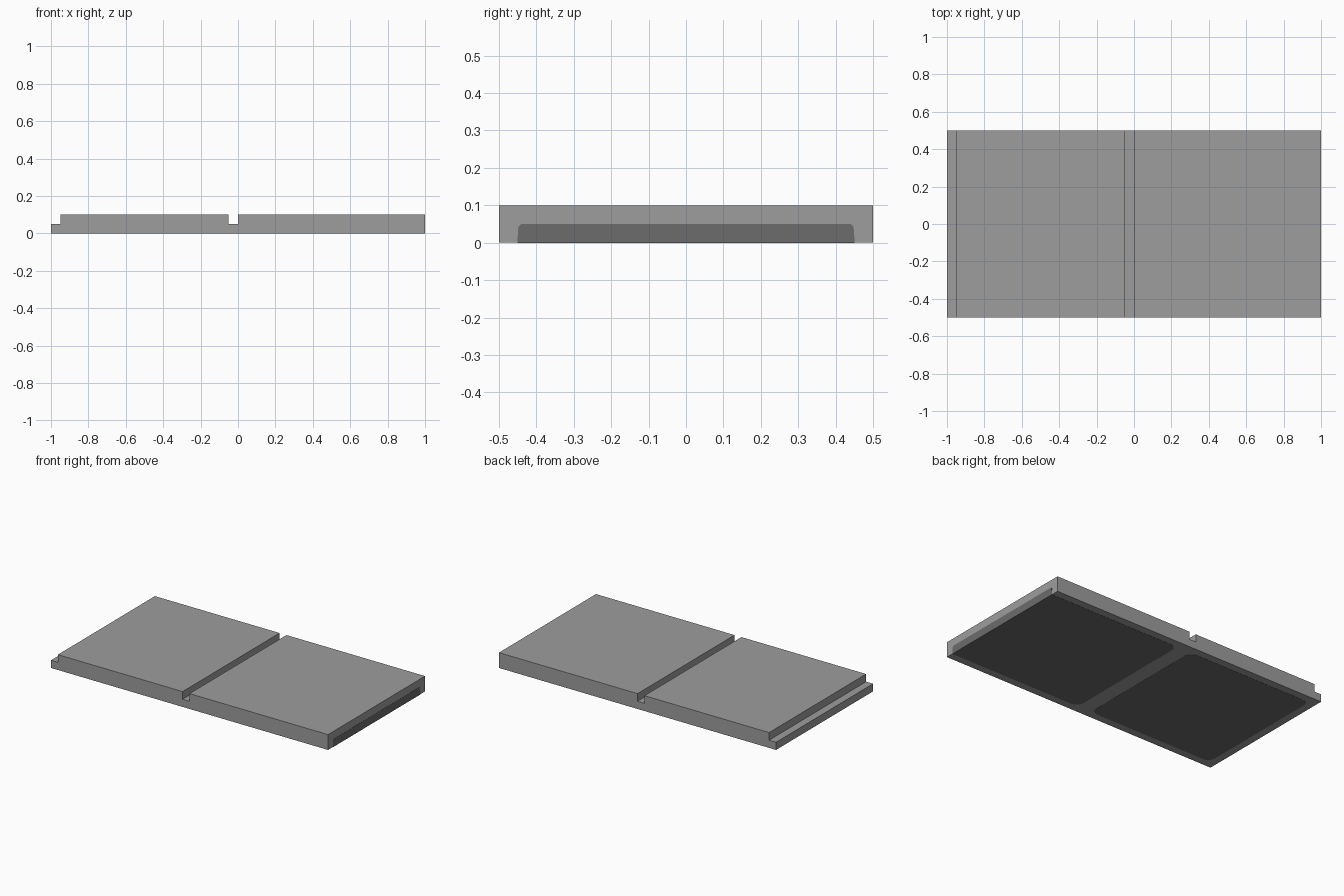
import bpy, bmesh, math

if "Cube" in bpy.data.objects:
    bpy.data.objects.remove(bpy.data.objects["Cube"])

def material(name, v):
    m = bpy.data.materials.new(name)
    m.diffuse_color = (v, v, v, 1)
    m.use_nodes = True
    m.node_tree.nodes["Principled BSDF"].inputs["Base Color"].default_value = m.diffuse_color
    return m

light = material("light grey", 0.34)
dark = material("dark grey", 0.15)
EPS = 0.001  # lets the pads stand just proud of the slab

def prism(name, pts, vec, mat):
    """Extrude a closed outline of 3D points along vec."""
    bm = bmesh.new()
    face = bm.faces.new([bm.verts.new(p) for p in pts])
    ext = bmesh.ops.extrude_face_region(bm, geom=[face])
    moved = [g for g in ext["geom"] if isinstance(g, bmesh.types.BMVert)]
    bmesh.ops.translate(bm, verts=moved, vec=vec)
    bmesh.ops.recalc_face_normals(bm, faces=bm.faces)
    me = bpy.data.meshes.new(name)
    bm.to_mesh(me)
    bm.free()
    me.materials.append(mat)
    ob = bpy.data.objects.new(name, me)
    bpy.context.collection.objects.link(ob)
    return ob

# slab with a step at the left end and a groove in the middle
profile = [(-1, 0), (1, 0), (1, .1), (0, .1), (0, .05), (-.05, .05),
           (-.05, .1), (-.95, .1), (-.95, .05), (-1, .05)]
prism("slab", [(x, -.5, z) for x, z in profile], (0, 1, 0), light)

def rounded(x0, x1, y, r_left, r_right, n=6):
    """Plan outline with separate corner radii at each end."""
    pts = []
    for cx, cy, r, a0 in ((x1 - r_right, y - r_right, r_right, 0),
                          (x0 + r_left, y - r_left, r_left, 90),
                          (x0 + r_left, -y + r_left, r_left, 180),
                          (x1 - r_right, -y + r_right, r_right, 270)):
        steps = n if r > 0 else 0
        for i in range(steps + 1):
            a = math.radians(a0 + 90 * i / max(steps, 1))
            pts.append((cx + r * math.cos(a), cy + r * math.sin(a), -EPS))
    return pts

# dark pads underneath
prism("left_pad", rounded(-.95, -.05, .45, .05, .05), (0, 0, .04), dark)
prism("right_pad", rounded(.05, .999, .45, .05, 0), (0, 0, .04), dark)

# visible end of the right pad
end = [(-.451, -EPS), (.451, -EPS), (.448, .043), (.441, .05),
       (-.441, .05), (-.448, .043)]
prism("right_pad_end", [(.98, y, z) for y, z in end], (.02 + EPS, 0, 0), dark)
